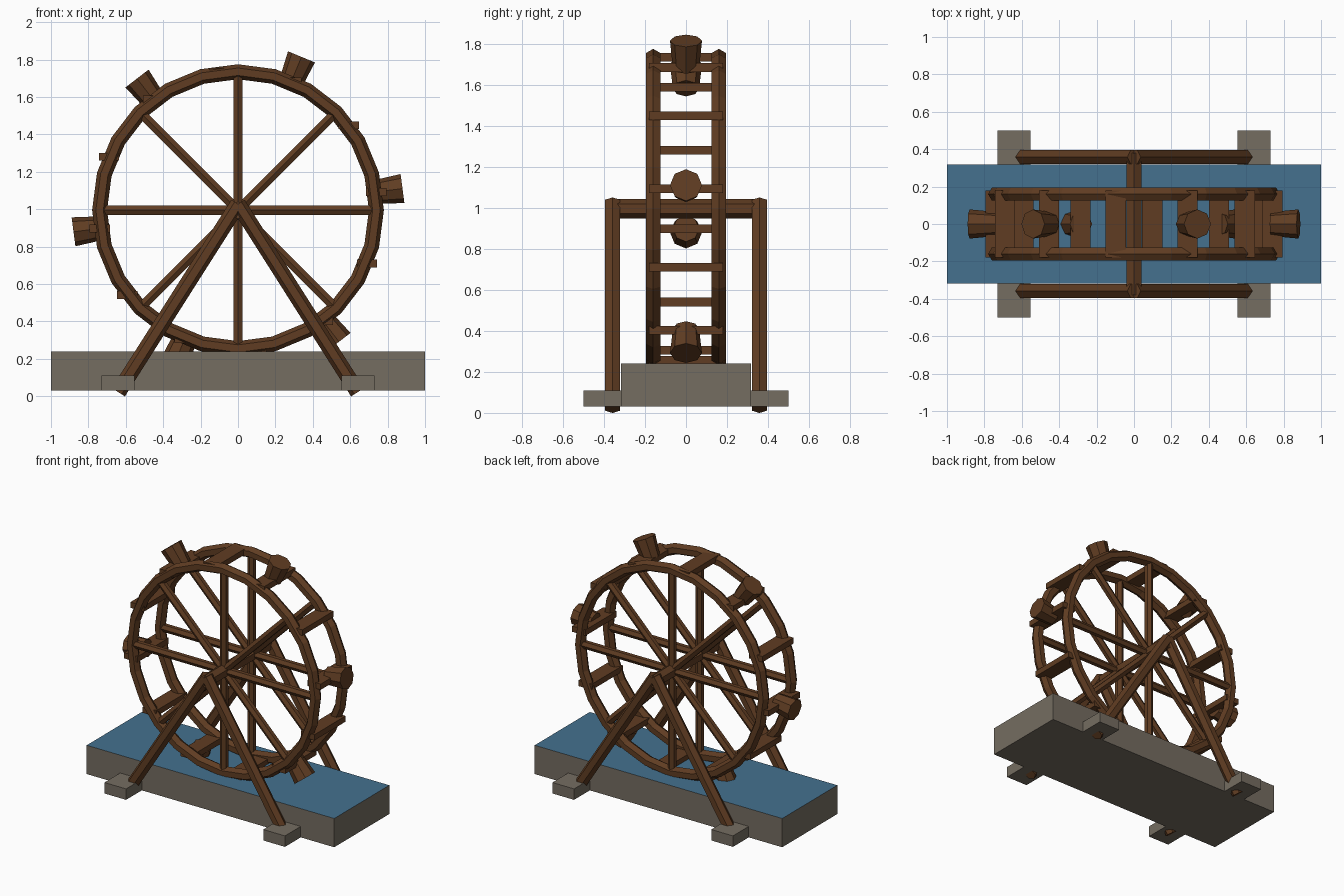
import bpy, bmesh
from math import cos, sin, radians
from mathutils import Matrix, Vector

cube = bpy.data.objects.get("Cube")
if cube:
    bpy.data.objects.remove(cube, do_unlink=True)


def material(name, rgb):
    m = bpy.data.materials.new(name)
    m.use_nodes = True
    m.diffuse_color = (*rgb, 1)
    m.node_tree.nodes["Principled BSDF"].inputs["Base Color"].default_value = (*rgb, 1)
    return m


wood = material("brown wood", (0.117, 0.046, 0.016))
stone = material("grey stone", (0.178, 0.153, 0.12))
water = material("blue water", (0.058, 0.165, 0.275))

HUB = Vector((0, 0, 0.995))
RIM_RADIUS = 0.74
RIM_Y = 0.16


def finish(name, bm, *mats):
    mesh = bpy.data.meshes.new(name)
    bmesh.ops.recalc_face_normals(bm, faces=bm.faces)
    bm.to_mesh(mesh)
    bm.free()
    for m in mats:
        mesh.materials.append(m)
    ob = bpy.data.objects.new(name, mesh)
    bpy.context.collection.objects.link(ob)
    return ob


def beam(bm, start, end, r1, r2, edge_dir, sides=6):
    """Prism between two points with one corner edge facing edge_dir."""
    start, end = Vector(start), Vector(end)
    z = (end - start).normalized()
    y = Vector(edge_dir)
    y = (y - z * y.dot(z)).normalized()
    frame = Matrix((y.cross(z), y, z)).transposed().to_4x4()
    bmesh.ops.create_cone(bm, cap_ends=True, segments=sides, radius1=r1, radius2=r2,
                          depth=(end - start).length,
                          matrix=Matrix.Translation((start + end) / 2) @ frame)


def box(bm, centre, size):
    bmesh.ops.create_cube(bm, size=1, matrix=Matrix.Translation(centre) @ Matrix.Diagonal((*size, 1)))


def radial(degrees):
    return Vector((cos(radians(degrees)), 0, sin(radians(degrees))))


# Water channel: stone block with a water surface on top
bm = bmesh.new()
box(bm, (0, 0, 0.135), (2, 0.636, 0.21))
bm.normal_update()
for f in bm.faces:
    f.material_index = 1 if f.normal.z > 0.5 else 0
finish("water_channel", bm, stone, water)

# Footing blocks and A-frame legs
for side, sy in (("front", -1), ("back", 1)):
    for hand, sx in (("left", 1), ("right", -1)):
        bm = bmesh.new()
        box(bm, (sx * 0.642, sy * 0.4, 0.07), (0.175, 0.2, 0.08))
        finish(f"{side}_{hand}_footing", bm, stone)
        bm = bmesh.new()
        beam(bm, (sx * 0.64, sy * 0.358, 0.022), (0, sy * 0.358, 1.028), 0.042, 0.042, (0, 0, 1))
        finish(f"{side}_{hand}_leg", bm, wood)

# Axle
bm = bmesh.new()
beam(bm, HUB - Vector((0, 0.38, 0)), HUB + Vector((0, 0.38, 0)), 0.047, 0.047, (0, 0, 1))
finish("axle", bm, wood)

# Rims and spokes
for side, sy in (("front", -1), ("back", 1)):
    offset = Vector((0, sy * RIM_Y, 0))
    bpy.ops.mesh.primitive_torus_add(major_segments=24, minor_segments=6, major_radius=RIM_RADIUS,
                                     minor_radius=0.04, location=HUB + offset,
                                     rotation=(radians(90), 0, 0))
    rim = bpy.context.object
    rim.name = f"{side}_rim"
    rim.data.materials.append(wood)
    bm = bmesh.new()
    for a in range(0, 180, 45):
        arm = radial(a) * RIM_RADIUS
        beam(bm, HUB + offset - arm, HUB + offset + arm, 0.029, 0.029, (0, 1, 0))
    finish(f"{side}_spokes", bm, wood)

# Level boards joining the rims, with a bucket on every second one
boards, buckets = bmesh.new(), bmesh.new()
for i in range(12):
    out = radial(7.5 + 30 * i)
    box(boards, HUB + out * 0.746, (0.108, 0.36, 0.042))
    if i % 2 == 0:
        beam(buckets, HUB + out * 0.74, HUB + out * 0.887, 0.064, 0.078, (0, 1, 0), 8)
finish("paddle_boards", boards, wood)
finish("buckets", buckets, wood)
